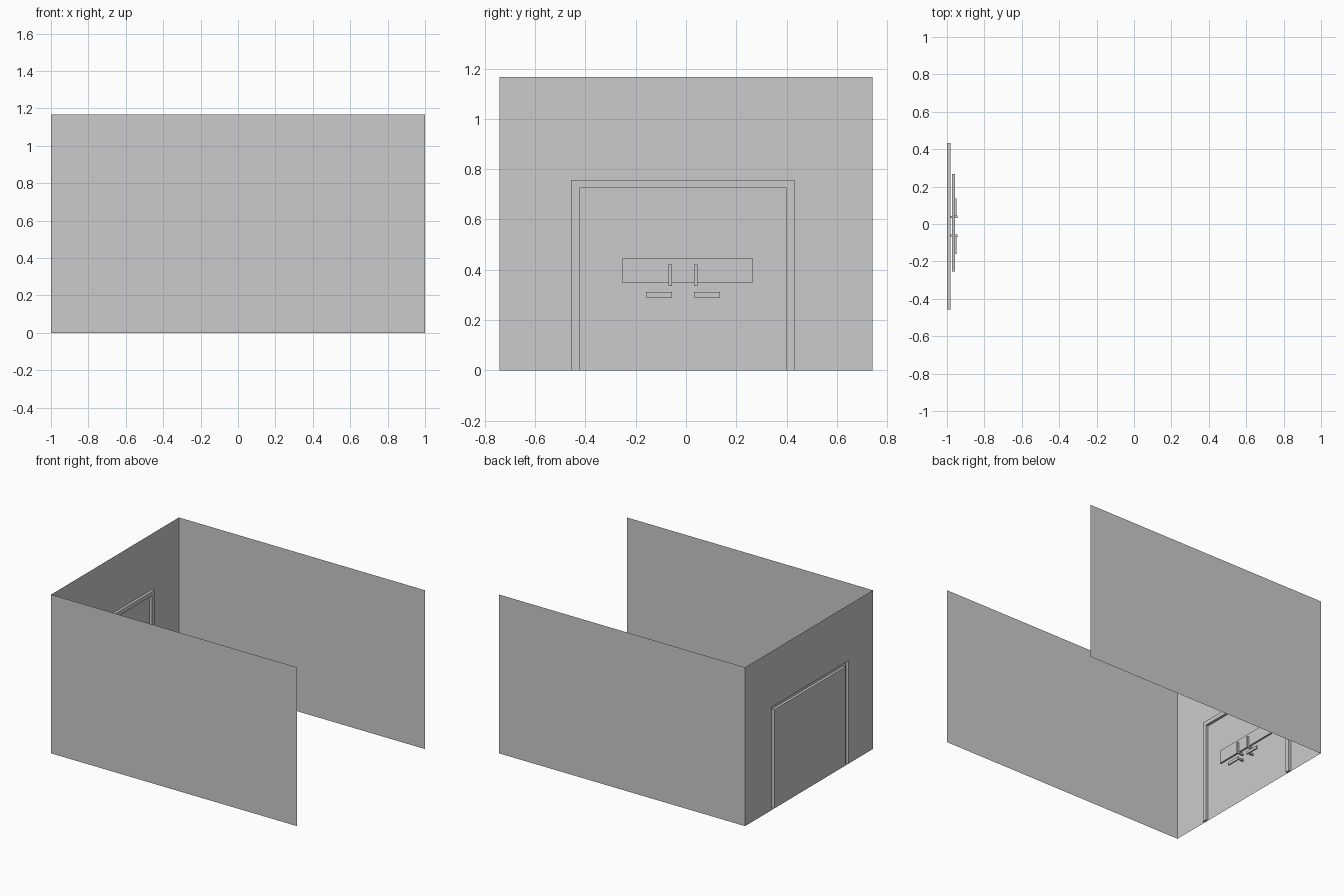
import bpy, bmesh
from mathutils import Vector

if "Cube" in bpy.data.objects:
    bpy.data.objects.remove(bpy.data.objects["Cube"])

X0, HX, HY, H = -1.0, 1.0, 0.742, 1.167     # door wall plane, half sizes, height
OUT = (-0.457, 0.432, 0.757)                # frame outline: y min, y max, top
INN = (-0.424, 0.40, 0.726)                 # door opening: y min, y max, top


def finish(name, bm):
    me = bpy.data.meshes.new(name)
    bm.to_mesh(me)
    bm.free()
    ob = bpy.data.objects.new(name, me)
    bpy.context.collection.objects.link(ob)
    return ob


def sheet(name, pts, depth=0.0):
    """Flat polygon; with depth it is pushed into the room, leaving its back open."""
    bm = bmesh.new()
    f = bm.faces.new([bm.verts.new(p) for p in pts])
    if depth:
        res = bmesh.ops.extrude_face_region(bm, geom=[f])["geom"]
        vs = [g for g in res if isinstance(g, bmesh.types.BMVert)]
        bmesh.ops.translate(bm, verts=vs, vec=Vector((depth, 0, 0)))
        if f.is_valid:
            bmesh.ops.delete(bm, geom=[f], context='FACES_ONLY')
    return finish(name, bm)


def box(name, x, y, z):
    bm = bmesh.new()
    bmesh.ops.create_cube(bm, size=1)
    for v in bm.verts:
        v.co = [(r[0] + r[1]) / 2 + c * (r[1] - r[0]) for c, r in zip(v.co, (x, y, z))]
    return finish(name, bm)


def arch(outer, inner):
    """Upside-down U in the door wall plane."""
    (a, b, t), (c, d, s) = outer, inner
    yz = [(a, 0), (c, 0), (c, s), (d, s), (d, 0), (b, 0), (b, t), (a, t)]
    return [(X0, y, z) for y, z in yz]


# Long side walls
for side, name in ((-1, "front_wall"), (1, "back_wall")):
    y = side * HY
    sheet(name, [(-HX, y, 0), (HX, y, 0), (HX, y, H), (-HX, y, H)])

# End wall, raised door frame hollow from outside, door leaf
sheet("door_wall", arch((-HY, HY, H), OUT))
sheet("door_frame", arch(OUT, INN), 0.019)
c, d, s = INN
sheet("door", [(X0, c, 0), (X0, d, 0), (X0, d, s), (X0, c, s)])

# Plate across the door
box("door_plate", (-0.973, -0.958), (-0.254, 0.267), (0.349, 0.444))

# Pulls and levers, mirrored about the middle of the door
MID = -0.012
for sgn, tag in ((-1, "left"), (1, "right")):
    def ys(a, b):
        return sorted((MID + sgn * a, MID + sgn * b))
    box("pull_" + tag, (-0.958, -0.945), ys(0.043, 0.058), (0.335, 0.42))
    box("pull_stub_" + tag, (X0, -0.955), ys(0.045, 0.056), (0.338, 0.352))
    box("lever_" + tag, (-0.96, -0.95), ys(0.043, 0.148), (0.29, 0.311))
    box("lever_stub_" + tag, (X0, -0.956), ys(0.045, 0.056), (0.294, 0.307))
